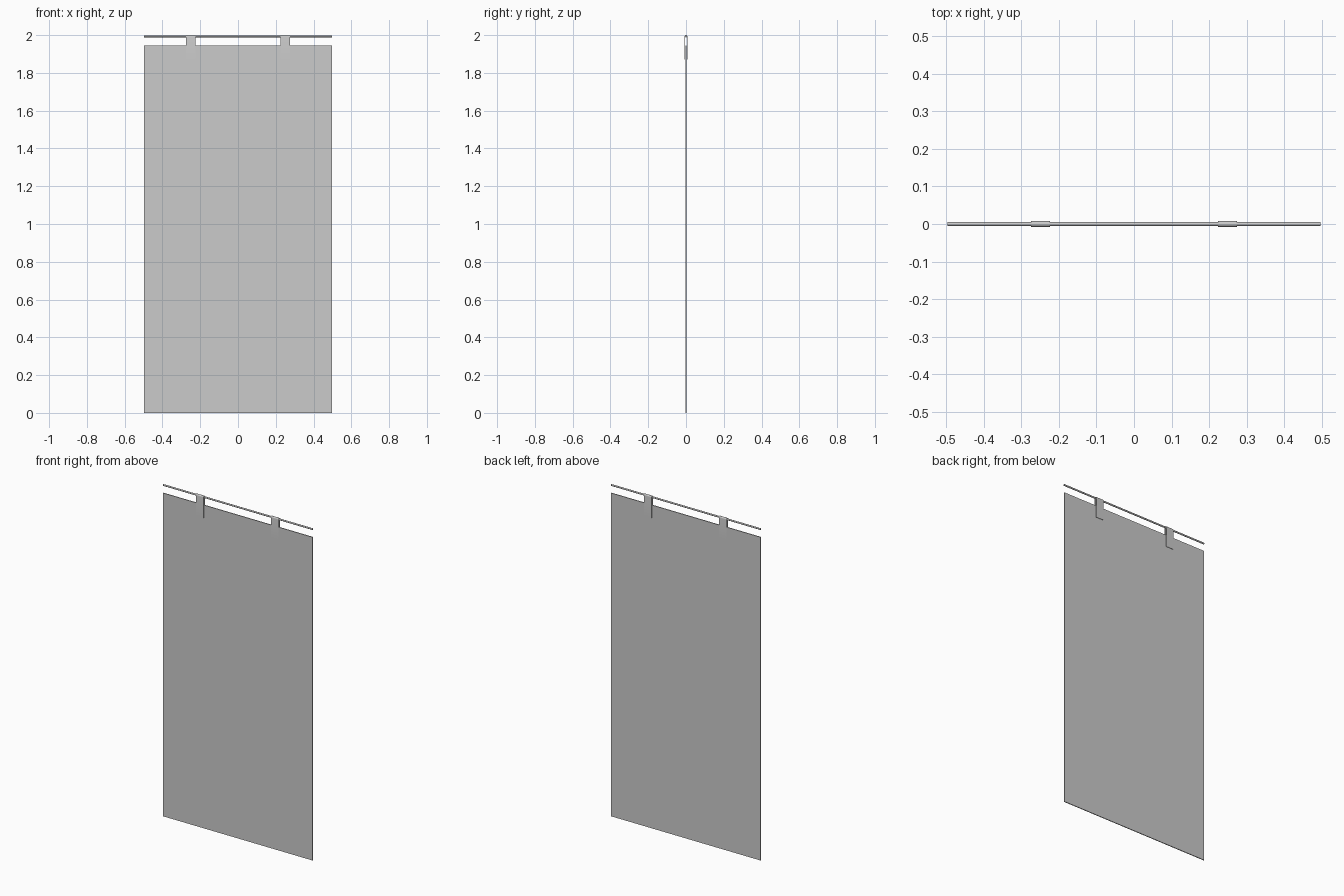
import bpy, bmesh, math

if "Cube" in bpy.data.objects:
    bpy.data.objects.remove(bpy.data.objects["Cube"])

HALF_W = 0.497


def make_object(name, bm):
    bmesh.ops.recalc_face_normals(bm, faces=bm.faces[:])
    mesh = bpy.data.meshes.new(name)
    bm.to_mesh(mesh)
    bm.free()
    ob = bpy.data.objects.new(name, mesh)
    bpy.context.collection.objects.link(ob)
    return ob


def extrude_x(name, profile, x0, x1):
    """Extrude a closed (y, z) profile along x."""
    bm = bmesh.new()
    face = bm.faces.new([bm.verts.new((x0, y, z)) for y, z in profile])
    ext = bmesh.ops.extrude_face_region(bm, geom=[face])
    verts = [g for g in ext["geom"] if isinstance(g, bmesh.types.BMVert)]
    bmesh.ops.translate(bm, verts=verts, vec=(x1 - x0, 0, 0))
    return make_object(name, bm)


def arch(radius, cz, z_bottom, n=12):
    """Inverted U outline, from front bottom over the top to back bottom."""
    arc = [(-radius * math.cos(math.pi * i / n), cz + radius * math.sin(math.pi * i / n))
           for i in range(n + 1)]
    return [(-radius, z_bottom)] + arc + [(radius, z_bottom)]


# hanging sheet
T = 0.0025
extrude_x("hanging_panel", [(-T, 0), (T, 0), (T, 1.945), (-T, 1.945)], -HALF_W, HALF_W)

# round rail above the sheet
R_OUT, R_ROD = 0.0075, 0.005
ROD_Z = 2.0 - R_OUT
rod = [(R_ROD * math.cos(math.tau * i / 16), ROD_Z + R_ROD * math.sin(math.tau * i / 16))
       for i in range(16)]
parts = [extrude_x("top_rod", rod, -HALF_W, HALF_W)]

# straps looped over the rail and down both faces of the sheet
strap = arch(R_OUT, ROD_Z, 1.87) + arch(R_ROD, ROD_Z, 1.87)[::-1]
for side, label in ((-1, "left"), (1, "right")):
    cx = side * 0.249
    parts.append(extrude_x("strap_" + label, strap, cx - 0.025, cx + 0.025))

# smooth the round surfaces
bpy.ops.object.select_all(action='DESELECT')
for ob in parts:
    ob.select_set(True)
bpy.context.view_layer.objects.active = parts[0]
bpy.ops.object.shade_smooth_by_angle(angle=math.radians(35))
